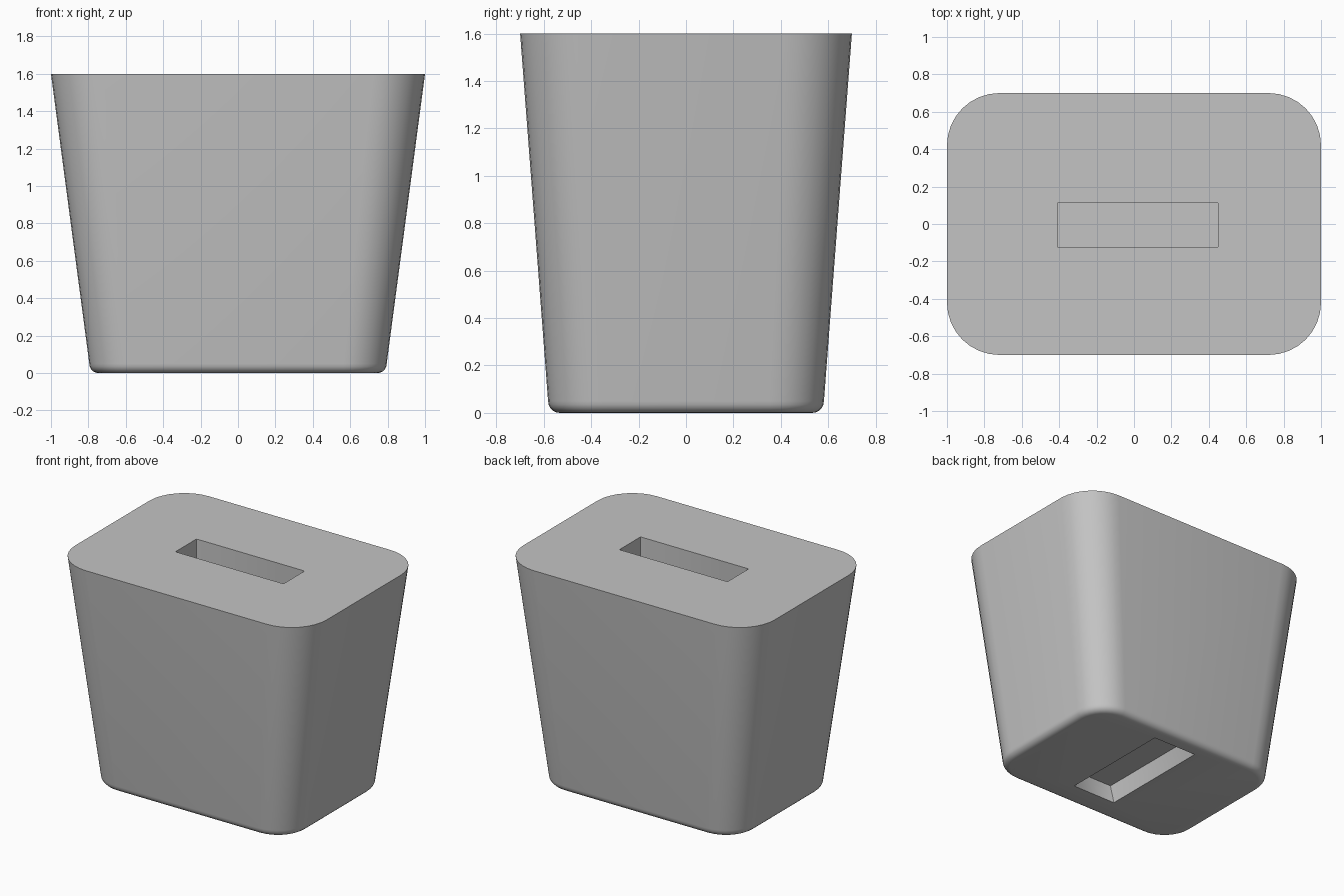
import bpy, bmesh, math

old = bpy.data.objects.get("Cube")
if old:
    bpy.data.objects.remove(old, do_unlink=True)

grey = bpy.data.materials.new("plain grey")
grey.use_nodes = True
colour = (0.55, 0.55, 0.55, 1)
grey.diffuse_color = colour
grey.node_tree.nodes["Principled BSDF"].inputs["Base Color"].default_value = colour


def rounded_ring(hx, hy, r, z, steps=8):
    """Rounded rectangle outline, counter-clockwise."""
    pts = []
    for q, (sx, sy) in enumerate([(1, 1), (-1, 1), (-1, -1), (1, -1)]):
        for i in range(steps + 1):
            a = math.pi / 2 * (q + i / steps)
            pts.append((sx * (hx - r) + r * math.cos(a),
                        sy * (hy - r) + r * math.sin(a), z))
    return pts


def loft(name, rings, centre=(0, 0)):
    """Closed solid through a stack of outlines."""
    bm = bmesh.new()
    loops = [[bm.verts.new(p) for p in ring] for ring in rings]
    n = len(loops[0])
    for a, b in zip(loops, loops[1:]):
        for i in range(n):
            j = (i + 1) % n
            bm.faces.new((a[i], a[j], b[j], b[i]))
    bm.faces.new(loops[0][::-1])
    bm.faces.new(loops[-1])
    bmesh.ops.recalc_face_normals(bm, faces=bm.faces)
    mesh = bpy.data.meshes.new(name)
    bm.to_mesh(mesh)
    bm.free()
    obj = bpy.data.objects.new(name, mesh)
    obj.location = (*centre, 0)
    mesh.materials.append(grey)
    bpy.context.collection.objects.link(obj)
    return obj


# Tapered body with a rolled bottom edge
roll = 0.05
rings = []
for i in range(6):
    a = math.pi / 2 * i / 5
    inset = roll * (1 - math.sin(a))
    rings.append(rounded_ring(0.795 - inset, 0.582 - inset, 0.23 - inset,
                              roll * (1 - math.cos(a))))
rings.append(rounded_ring(1.0, 0.7, 0.28, 1.6))
body = loft("tapered_body", rings)

# Slot cutters: one along x in the top, one along y in the underside
top_slot = loft("top_slot_cutter", [
    rounded_ring(0.43, 0.12, 0.008, z, 2) for z in (1.35, 1.7)], (0.02, -0.006))
base_slot = loft("base_slot_cutter", [
    rounded_ring(hx, 0.425, 0.005, z, 2)
    for hx, z in ((0.20, -0.1), (0.175, 0), (0.145, 0.12))], (0.03, 0.04))

bpy.context.view_layer.objects.active = body
for cutter in (top_slot, base_slot):
    cutter.hide_render = True
    mod = body.modifiers.new("slot", 'BOOLEAN')
    mod.operation = 'DIFFERENCE'
    mod.solver = 'EXACT'
    mod.object = cutter
    bpy.ops.object.modifier_apply(modifier=mod.name)
    bpy.data.objects.remove(cutter, do_unlink=True)

# Smooth sides, crisp rim and slots
bpy.ops.object.select_all(action='DESELECT')
body.select_set(True)
bpy.ops.object.shade_smooth_by_angle(angle=math.radians(35))
